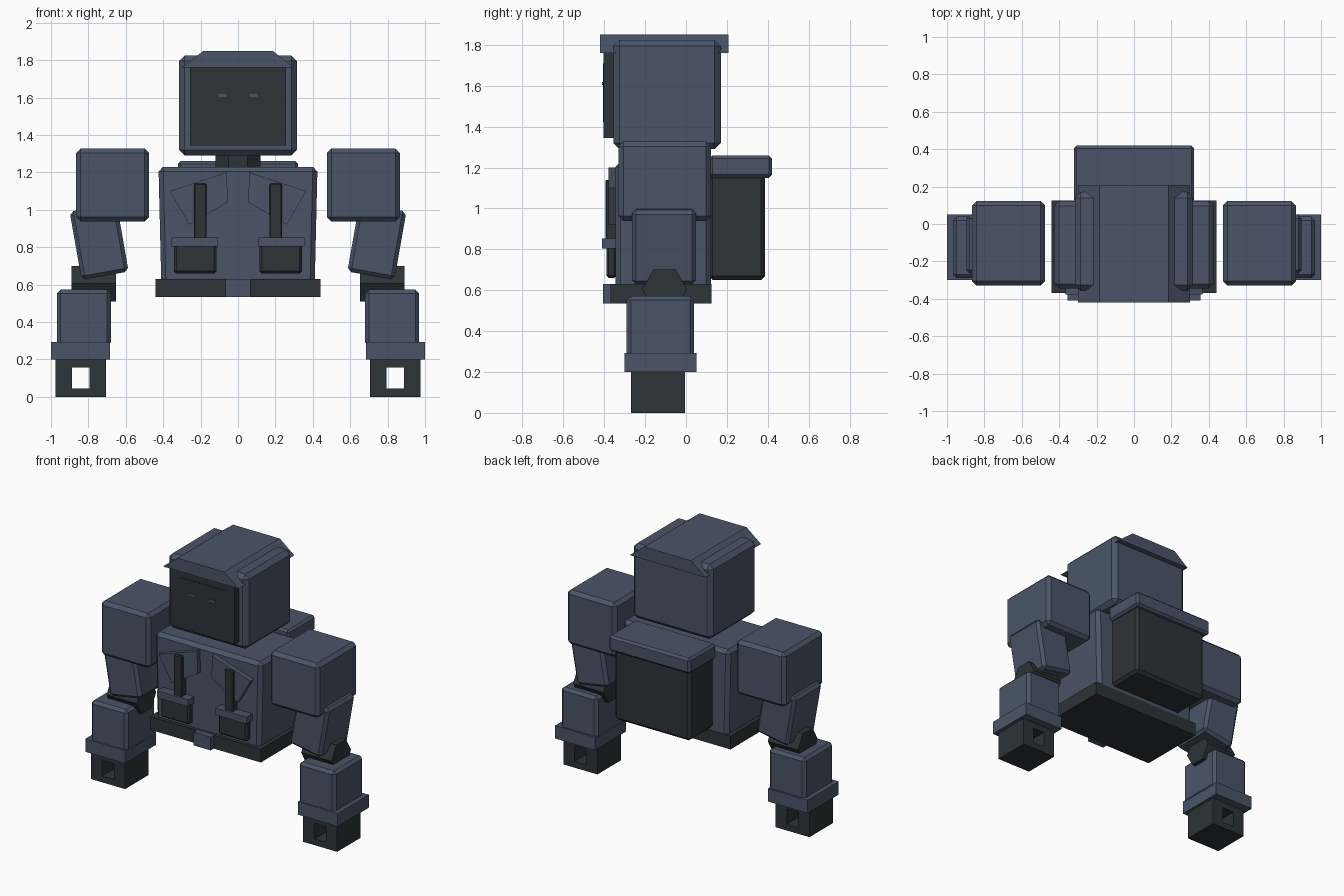
import bpy, bmesh, math
from mathutils import Matrix, Vector

cube = bpy.data.objects.get("Cube")
if cube:
    bpy.data.objects.remove(cube, do_unlink=True)


def material(name, rgb):
    m = bpy.data.materials.new(name)
    m.use_nodes = True
    m.diffuse_color = (*rgb, 1)
    m.node_tree.nodes["Principled BSDF"].inputs["Base Color"].default_value = (*rgb, 1)
    return m


SLATE = material("slate_blue", (0.069, 0.091, 0.138))
DARK = material("charcoal", (0.026, 0.034, 0.037))


def finish(name, bm, mat, bevel=0):
    if bevel:
        bmesh.ops.bevel(bm, geom=bm.edges[:], offset=bevel, segments=1, affect='EDGES')
    bmesh.ops.recalc_face_normals(bm, faces=bm.faces[:])
    mesh = bpy.data.meshes.new(name)
    bm.to_mesh(mesh)
    bm.free()
    mesh.materials.append(mat)
    obj = bpy.data.objects.new(name, mesh)
    bpy.context.collection.objects.link(obj)
    return obj


def box(name, x, y, z, mat, bevel=0, tilt=0, taper=1):
    """Box from (min, max) ranges; taper scales the bottom in x, tilt turns it about y."""
    centre = Vector((sum(x) / 2, sum(y) / 2, sum(z) / 2))
    bm = bmesh.new()
    bmesh.ops.create_cube(bm, size=1)
    for v in bm.verts:
        if v.co.z < 0:
            v.co.x *= taper
        v.co = Vector((v.co.x * (x[1] - x[0]), v.co.y * (y[1] - y[0]), v.co.z * (z[1] - z[0])))
    bmesh.ops.transform(bm, verts=bm.verts, matrix=Matrix.Translation(centre) @ Matrix.Rotation(tilt, 4, 'Y'))
    return finish(name, bm, mat, bevel)


def prism(name, profile, y, mat):
    """Extrude an x-z profile along y."""
    bm = bmesh.new()
    face = bm.faces.new([bm.verts.new((px, y[0], pz)) for px, pz in profile])
    ext = bmesh.ops.extrude_face_region(bm, geom=[face])
    moved = [g for g in ext["geom"] if isinstance(g, bmesh.types.BMVert)]
    bmesh.ops.translate(bm, verts=moved, vec=(0, y[1] - y[0], 0))
    return finish(name, bm, mat)


def cylinder(name, sides, radius, depth, matrix, mat):
    bm = bmesh.new()
    bmesh.ops.create_cone(bm, cap_ends=True, segments=sides, radius1=radius,
                          radius2=radius, depth=depth, matrix=matrix)
    return finish(name, bm, mat)


def mirrored(left):
    """Name the part as the left one and add its right twin."""
    base = left.name
    left.name = "left_" + base
    mesh = left.data.copy()
    mesh.transform(Matrix.Scale(-1, 4, (1, 0, 0)))
    mesh.flip_normals()
    right = bpy.data.objects.new("right_" + base, mesh)
    bpy.context.collection.objects.link(right)


# Head, cap and neck
box("head", (-.315, .315), (-.355, .17), (1.29, 1.825), SLATE, .03)
prism("head_cap", [(-.3, 1.76), (.3, 1.76), (.185, 1.85), (-.185, 1.85)], (-.42, .208), SLATE)
box("face_panel", (-.257, .257), (-.404, -.34), (1.345, 1.76), DARK)
box("face_screen", (-.188, .188), (-.407, -.403), (1.42, 1.71), DARK)
mirrored(box("eye", (.062, .105), (-.412, -.406), (1.603, 1.619), SLATE))
cylinder("neck", 8, .13, .14, Matrix.Translation((0, -.09, 1.26)) @ Matrix.Rotation(math.pi / 8, 4, 'Z'), DARK)

# Torso, belt and buckle
box("torso", (-.425, .425), (-.345, .122), (.6, 1.23), SLATE, .025, taper=.965)
box("belt", (-.44, .44), (-.37, .125), (.535, .63), DARK)
box("buckle", (-.067, .067), (-.405, -.365), (.535, .63), SLATE)

# Chest details
mirrored(prism("lapel", [(.06, 1.2), (.365, 1.1), (.26, .92), (.055, 1.04)], (-.378, -.34), SLATE))
mirrored(box("strap", (.168, .235), (-.395, -.34), (.82, 1.14), DARK, .006))
mirrored(box("pouch", (.115, .342), (-.39, -.34), (.66, .82), DARK, .012))
mirrored(box("pouch_flap", (.108, .355), (-.41, -.34), (.803, .852), SLATE))

# Backpack
box("backpack", (-.3, .3), (.11, .387), (.65, 1.17), DARK, .02)
box("backpack_lid", (-.322, .322), (.115, .42), (1.15, 1.26), SLATE, .015)

# Arms
mirrored(box("shoulder", (.475, .865), (-.33, .123), (.938, 1.328), SLATE, .024))
mirrored(box("upper_arm", (.615, .87), (-.265, .05), (.645, 1.015), SLATE, .02, tilt=math.radians(10)))
mirrored(cylinder("elbow", 6, .11, .24, Matrix.Translation((.771, -.105, .605)) @ Matrix.Rotation(math.pi / 2, 4, 'Y'), DARK))
mirrored(box("forearm", (.68, .968), (-.29, .04), (.27, .573), SLATE, .02))
mirrored(box("cuff", (.685, 1), (-.3, .052), (.2, .293), SLATE))

# Hollow hands: a square ring profile joined from four bars
hand = bmesh.new()
outer = ((.705, 0), (.975, 0), (.975, .21), (.705, .21))
inner = ((.795, .045), (.887, .045), (.887, .157), (.795, .157))
loops = [[hand.verts.new((px, py, pz)) for px, pz in ring]
         for ring, py in ((outer, -.27), (inner, -.27), (inner, -.005), (outer, -.005))]
for i in range(4):
    for a, b in zip(loops, loops[1:] + loops[:1]):
        j = (i + 1) % 4
        hand.faces.new((a[i], a[j], b[j], b[i]))
mirrored(finish("hand", hand, DARK))
